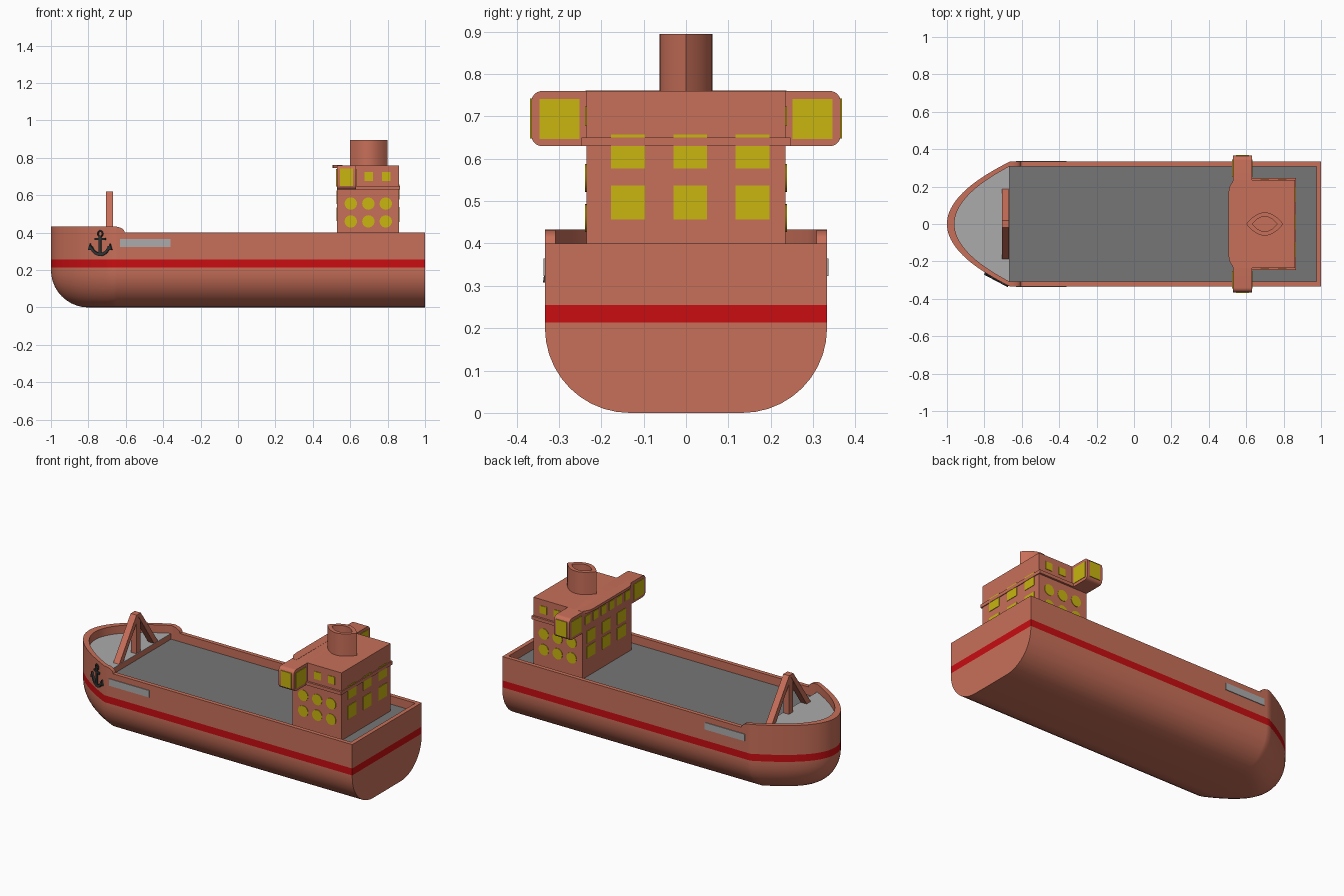
import bpy, bmesh, math
from mathutils import Matrix, Vector

if "Cube" in bpy.data.objects:
    bpy.data.objects.remove(bpy.data.objects["Cube"])

def mat(name, r, g, b):
    m = bpy.data.materials.new(name)
    m.diffuse_color = (r, g, b, 1)
    m.use_nodes = True
    m.node_tree.nodes["Principled BSDF"].inputs["Base Color"].default_value = m.diffuse_color
    return m

SALMON = mat("salmon", .58, .16, .10)
RED = mat("red", .58, .004, .006)
YELLOW = mat("yellow", .58, .46, .005)
DARK = mat("dark_grey", .18, .18, .18)
LIGHT = mat("light_grey", .41, .41, .41)
IRON = mat("iron", .03, .035, .035)

def finish(name, bm, mats, smooth=True):
    bmesh.ops.recalc_face_normals(bm, faces=bm.faces)
    me = bpy.data.meshes.new(name)
    bm.to_mesh(me)
    bm.free()
    for m in mats:
        me.materials.append(m)
    ob = bpy.data.objects.new(name, me)
    bpy.context.collection.objects.link(ob)
    if smooth:
        bpy.context.view_layer.objects.active = ob
        ob.select_set(True)
        bpy.ops.object.shade_smooth_by_angle(angle=math.radians(30))
        ob.select_set(False)
    return ob

def prism(name, pts, axis, lo, hi, m):
    """Extrude a 2D polygon along an axis; pts are the other two axes in order."""
    put = {"x": lambda a, b, h: (h, a, b), "y": lambda a, b, h: (a, h, b),
           "z": lambda a, b, h: (a, b, h)}[axis]
    bm = bmesh.new()
    rings = [[bm.verts.new(put(a, b, h)) for a, b in pts] for h in (lo, hi)]
    n = len(pts)
    for i in range(n):
        bm.faces.new((rings[0][i], rings[0][(i + 1) % n], rings[1][(i + 1) % n], rings[1][i]))
    bm.faces.new(rings[0])
    bm.faces.new(rings[1])
    return finish(name, bm, [m])

def rect(a0, a1, b0, b1):
    return [(a0, b0), (a1, b0), (a1, b1), (a0, b1)]

def arc(cx, cy, r, a0, a1, n):
    return [(cx + r * math.cos(math.radians(a0 + (a1 - a0) * i / n)),
             cy + r * math.sin(math.radians(a0 + (a1 - a0) * i / n))) for i in range(n + 1)]

# Hull: stacked outlines, rounded bilge, parabolic bow, flat stern
SHOULDER = -.665
STEPS = (1, .92, .8, .6, .3, 0)
NB = 32

def outline(w, tip, stern):
    side = [(stern, -w)] + [(SHOULDER + .06 * t, -w) for t in STEPS]
    bow = []
    for i in range(1, NB):
        s = 1 - 2 * i / NB
        bow.append((tip + (SHOULDER - tip) * s * s, -w * s))
    return side + bow + [(x, -y) for x, y in reversed(side)]

half = [.4] + [.4 + .033 * math.sqrt(1 - t * t) for t in STEPS]
rim_z = half + [.433] * (NB - 1) + half[::-1]
R = .2
layers = []
for i in range(11):
    a = math.radians(9 * i)
    d = R * (1 - math.sin(a))
    z = R * (1 - math.cos(a))
    layers.append([(x, y, z) for x, y in outline(.333 - d, -1 + d, 1)])
outer = outline(.333, -1, 1)
inner = outline(.308, -.96, .975)
DECK = .35
for z in (.213, .255):
    layers.append([(x, y, z) for x, y in outer])
for line in (outer, inner):
    layers.append([(x, y, z) for (x, y), z in zip(line, rim_z)])
layers.append([(x, y, DECK) for x, y in inner])

bm = bmesh.new()
rings = [[bm.verts.new(p) for p in ring] for ring in layers]
n = len(outer)
for k in range(len(rings) - 1):
    for i in range(n):
        j = (i + 1) % n
        f = bm.faces.new((rings[k][i], rings[k][j], rings[k + 1][j], rings[k + 1][i]))
        f.material_index = 1 if k == 11 else 0
bm.faces.new(rings[0])
bm.faces.new(rings[-1]).material_index = 2
finish("hull", bm, [SALMON, RED, DARK])

# Raised fore deck with a salmon step
fore = [p for p in inner if p[0] <= SHOULDER + .001]
prism("fore_deck_step", fore, "z", DECK - .005, .382, SALMON)
prism("fore_deck", fore, "z", .382, .385, LIGHT)

# Bow mast: two leaning legs and a post
for s, side in ((-1, "right"), (1, "left")):
    prism("mast_leg_" + side, [(s * .19, .38), (s * .15, .38), (-s * .012, .62), (s * .02, .62)],
          "x", -.707, -.667, SALMON)
    prism("side_plate_" + side, rect(-.63, -.36, .323, .365), "y", s * .33, s * .337, LIGHT)
prism("mast_post", rect(-.02, .02, .38, .61), "x", -.705, -.669, SALMON)

# Deckhouse, ledge, bridge wings, visor
prism("deckhouse", rect(.53, .86, -.235, .235), "z", DECK - .005, .76, SALMON)
prism("ledge", rect(.60, .865, -.247, .247), "z", .63, .65, SALMON)
r = .025
wing = (arc(.365 - r, .63 + r, r, -90, 0, 6) + arc(.365 - r, .76 - r, r, 0, 90, 6)
        + arc(-.365 + r, .76 - r, r, 90, 180, 6) + arc(-.365 + r, .63 + r, r, 180, 270, 6))
prism("bridge_wings", wing, "x", .528, .63, SALMON)
curve = [(.53, .237), (.526, .222), (.515, .21), (.508, .19), (.505, .16)]
prism("bridge_visor", [(.56, .237)] + curve + [(x, -y) for x, y in reversed(curve)] + [(.56, -.237)],
      "z", .745, .761, SALMON)

# Funnel: hollow lens-shaped tube
def lens(hx, hy, cx=.699):
    pts = [(-1 + 2 * i / 14, 1 - (-1 + 2 * i / 14) ** 2) for i in range(15)]
    return ([(cx + hx * u, -hy * v) for u, v in pts]
            + [(cx + hx * u, hy * v) for u, v in reversed(pts[1:-1])])

bm = bmesh.new()
rings = [[bm.verts.new((x, y, z)) for x, y in lens(a, b)]
         for a, b, z in ((.099, .0625, .75), (.099, .0625, .895), (.067, .04, .895), (.067, .04, .80))]
n = len(rings[0])
for k in range(3):
    for i in range(n):
        j = (i + 1) % n
        bm.faces.new((rings[k][i], rings[k][j], rings[k + 1][j], rings[k + 1][i]))
bm.faces.new(rings[0])
bm.faces.new(rings[-1])
finish("funnel", bm, [SALMON])

# Windows on the front and back ends of the house
E = .003
for end, x0, x1 in (("aft", .855, .86 + E), ("fore", .53 - E, .535)):
    for y in (-.137, .01, .157):
        for z in (.497, .617 if end == "aft" else .59):
            h = .04 if end == "aft" else .036
            prism(end + "_window", rect(y - .04, y + .04, z - h, z + h), "x", x0, x1, YELLOW)
for i in range(6):
    y = -.19 + .076 * i
    prism("bridge_window", rect(y - .024, y + .024, .672, .724), "x", .528 - E, .535, YELLOW)

# Side portholes, small squares and wing windows
for s in (-1, 1):
    for x in (.603, .697, .79):
        for z in (.46, .555):
            prism("porthole", arc(x, z, .033, 0, 345, 23), "y", s * .23, s * (.235 + E), YELLOW)
    for x in (.70, .793):
        prism("small_window", rect(x - .023, x + .023, .677, .723), "y", s * .23, s * (.235 + E), YELLOW)
    prism("wing_side_window", rect(.545, .615, .648, .742), "y", s * .36, s * (.365 + E), YELLOW)
    ys = sorted((s * .252, s * .346))
    for x0, x1 in ((.528 - E, .535), (.62, .63 + E)):
        prism("wing_end_window", rect(ys[0], ys[1], .647, .741), "x", x0, x1, YELLOW)

# Anchor on the front side of the bow, drawn flat then turned onto the hull
place = (Matrix.Translation(Vector((-.735, -.296, .34)))
         @ Matrix.Rotation(math.radians(-28), 4, "Z"))
parts = [("anchor_shank", rect(-.007, .007, -.06, .042)),
         ("anchor_stock", rect(-.032, .032, .02, .032)),
         ("anchor_arms", arc(0, -.005, .06, 195, 345, 16) + arc(0, .002, .05, 340, 200, 16)),
         ("anchor_fluke_right", [(.044, -.032), (.072, -.032), (.061, .002)]),
         ("anchor_fluke_left", [(-.044, -.032), (-.072, -.032), (-.061, .002)])]
for name, pts in parts:
    prism(name, pts, "y", -.009, .008, IRON).matrix_world = place
bpy.ops.mesh.primitive_torus_add(major_radius=.014, minor_radius=.005,
                                 major_segments=20, minor_segments=8)
ring = bpy.context.object
ring.name = "anchor_ring"
ring.data.materials.append(IRON)
ring.matrix_world = place @ Matrix.Translation((0, -.004, .054)) @ Matrix.Rotation(math.pi / 2, 4, "X")
